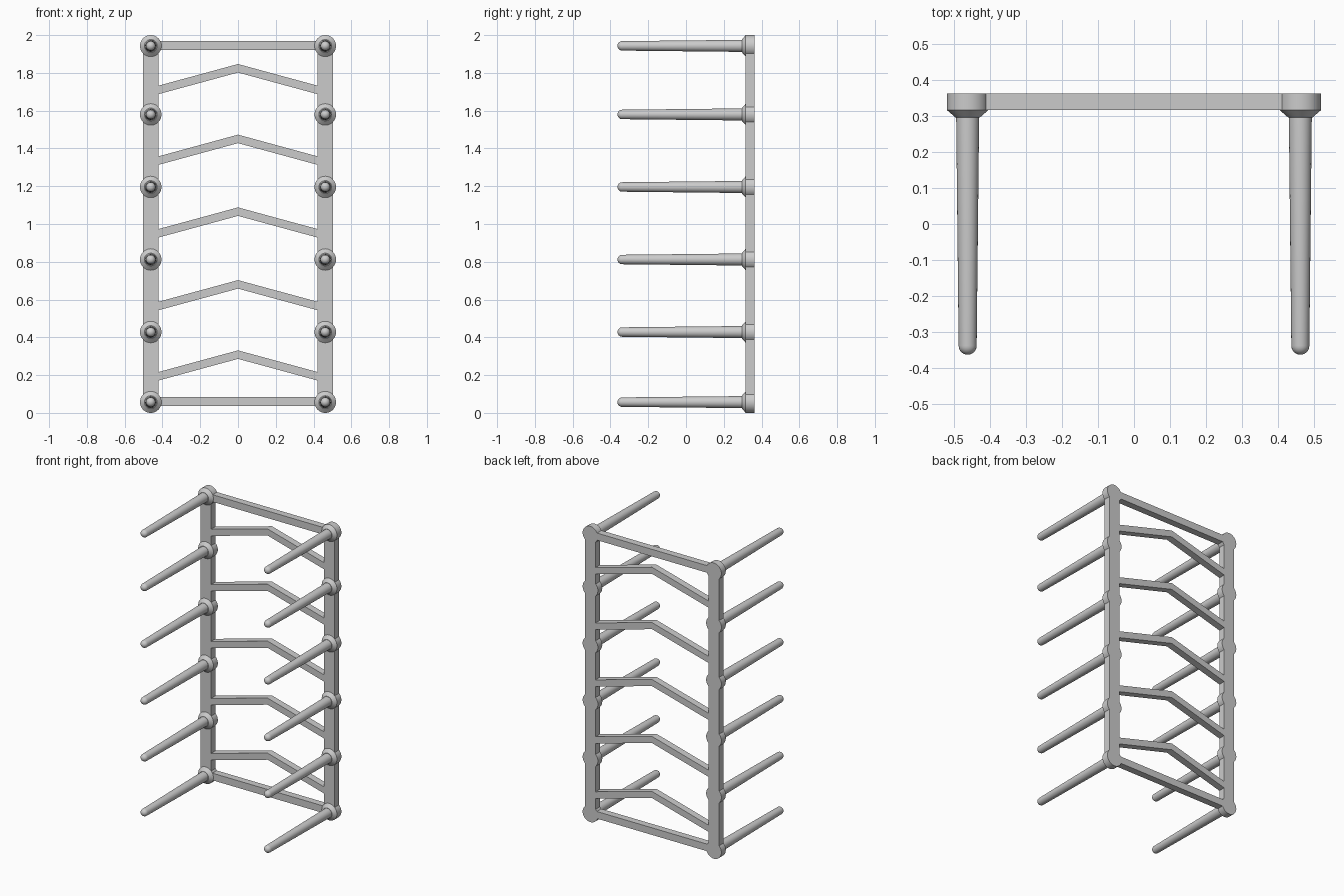
import bpy, bmesh, math

if "Cube" in bpy.data.objects:
    bpy.data.objects.remove(bpy.data.objects["Cube"])

BACK, FRONT = 0.363, 0.316      # depth range of the flat frame
RAIL_X = 0.462
PEG_Z = [0.057, 0.428, 0.812, 1.196, 1.58, 1.943]
APEX_Z = [0.331, 0.703, 1.088, 1.473, 1.847]


def finish(name, bm, smooth=False):
    bmesh.ops.recalc_face_normals(bm, faces=bm.faces[:])
    mesh = bpy.data.meshes.new(name)
    bm.to_mesh(mesh)
    bm.free()
    ob = bpy.data.objects.new(name, mesh)
    bpy.context.collection.objects.link(ob)
    if smooth:
        bpy.ops.object.select_all(action='DESELECT')
        ob.select_set(True)
        bpy.context.view_layer.objects.active = ob
        bpy.ops.object.shade_smooth_by_angle(angle=math.radians(30))
    return ob


def plate(name, outline):
    """Extrude an x-z outline through the frame depth."""
    bm = bmesh.new()
    face = bm.faces.new([bm.verts.new((x, FRONT, z)) for x, z in outline])
    ext = bmesh.ops.extrude_face_region(bm, geom=[face])
    for v in ext['geom']:
        if isinstance(v, bmesh.types.BMVert):
            v.co.y = BACK
    return finish(name, bm)


def lathe(name, profile, x, z, sides=40):
    """Revolve (radius, y) points around a line parallel to y."""
    bm = bmesh.new()
    rings = []
    for r, y in profile:
        rings.append([bm.verts.new((x + r * math.cos(a), y, z + r * math.sin(a)))
                      for a in (2 * math.pi * i / sides for i in range(sides))])
    for a, b in zip(rings, rings[1:]):
        for i in range(sides):
            j = (i + 1) % sides
            bm.faces.new((a[i], a[j], b[j], b[i]))
    bm.faces.new(rings[0])
    bm.faces.new(rings[-1])
    return finish(name, bm, True)


# Upright rails
for side, s in (("left", -1), ("right", 1)):
    a, b = s * RAIL_X - 0.04, s * RAIL_X + 0.04
    plate(f"{side}_rail", [(a, PEG_Z[0]), (b, PEG_Z[0]), (b, PEG_Z[-1]), (a, PEG_Z[-1])])

# Straight bars at the top and bottom
IN = RAIL_X - 0.04
for name, z in (("bottom_bar", 0.061), ("top_bar", 1.944)):
    plate(name, [(-IN, z - 0.024), (IN, z - 0.024), (IN, z + 0.024), (-IN, z + 0.024)])

# Chevron braces
DROP, THICK = 0.115, 0.045
for i, z in enumerate(APEX_Z):
    plate(f"chevron_brace_{i + 1}",
          [(-IN, z - DROP), (-IN, z - DROP - THICK), (0, z - THICK),
           (IN, z - DROP - THICK), (IN, z - DROP), (0, z)])

# Collars and tapered round-tipped pegs
collar = [(0.057, BACK), (0.057, FRONT), (0.034, 0.296)]
TIP_R, TIP_Y = 0.025, -0.338
peg = [(0.032, 0.31)] + [(TIP_R * math.cos(t), TIP_Y - TIP_R * math.sin(t))
                         for t in (math.radians(d) for d in range(0, 90, 11))]
for side, s in (("left", -1), ("right", 1)):
    for i, z in enumerate(PEG_Z):
        lathe(f"{side}_collar_{i + 1}", collar, s * RAIL_X, z)
        lathe(f"{side}_peg_{i + 1}", peg, s * RAIL_X, z)
